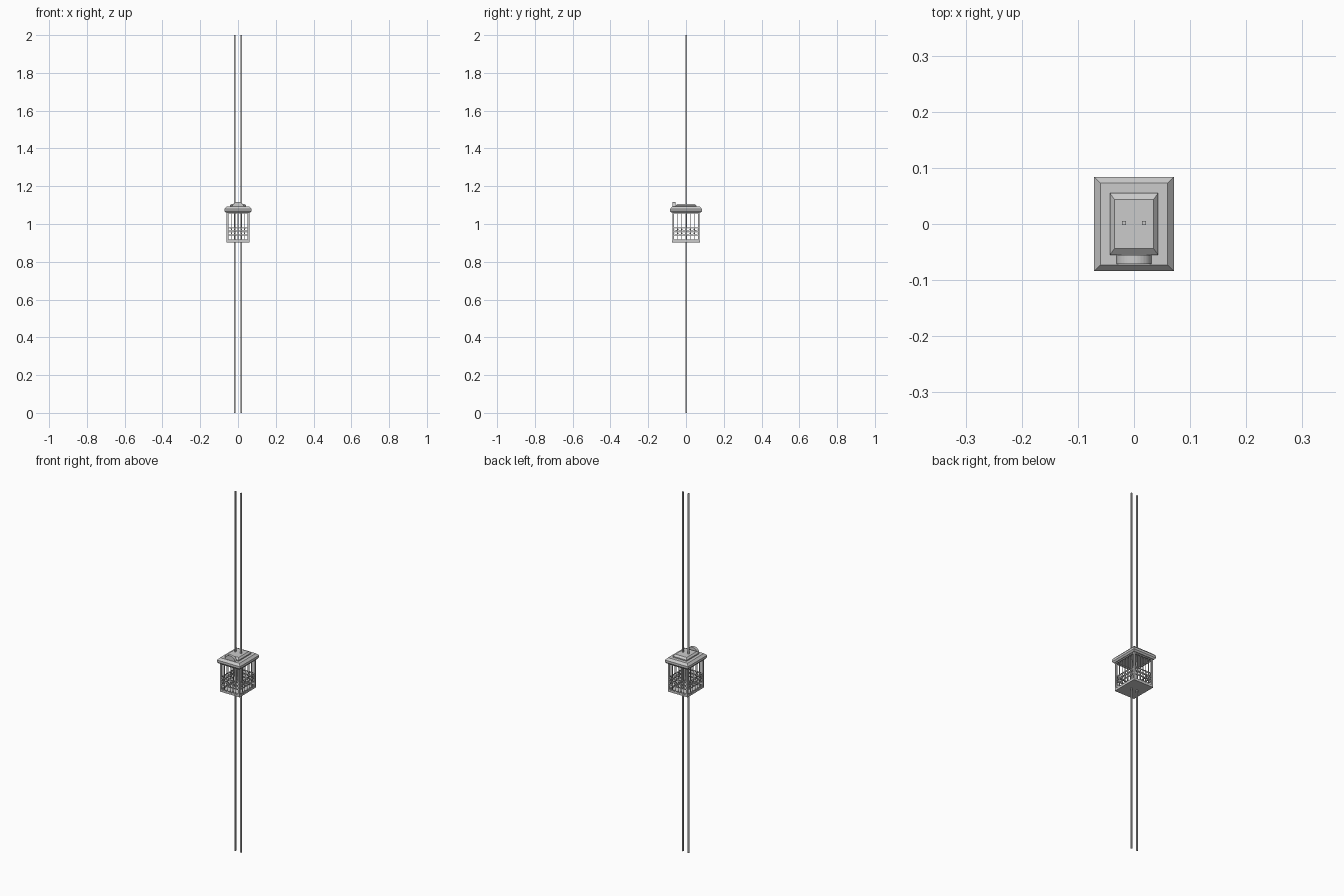
import bpy, bmesh, math
from mathutils import Matrix, Vector

if "Cube" in bpy.data.objects:
    bpy.data.objects.remove(bpy.data.objects["Cube"])


def finish(name, bm):
    bmesh.ops.recalc_face_normals(bm, faces=bm.faces)
    me = bpy.data.meshes.new(name)
    bm.to_mesh(me)
    bm.free()
    ob = bpy.data.objects.new(name, me)
    bpy.context.collection.objects.link(ob)
    return ob


def add_box(bm, x0, x1, y0, y1, z0, z1):
    m = Matrix.Translation(((x0 + x1) / 2, (y0 + y1) / 2, (z0 + z1) / 2))
    bmesh.ops.create_cube(bm, size=1, matrix=m @ Matrix.Diagonal((x1 - x0, y1 - y0, z1 - z0, 1)))


def box(name, *dims):
    bm = bmesh.new()
    add_box(bm, *dims)
    return finish(name, bm)


def stacked(name, levels):
    """Rectangular loft: levels are (half x, half y, z)."""
    bm = bmesh.new()
    rings = [[bm.verts.new((sx * a, sy * b, z)) for sx, sy in ((-1, -1), (1, -1), (1, 1), (-1, 1))]
             for a, b, z in levels]
    for lo, hi in zip(rings, rings[1:]):
        for i in range(4):
            j = (i + 1) % 4
            bm.faces.new((lo[i], lo[j], hi[j], hi[i]))
    bm.faces.new(rings[0])
    bm.faces.new(rings[-1])
    return finish(name, bm)


def add_ring(bm, cx, cz, r, w, d, n=12):
    """Flat ring standing in the xz plane."""
    loops = []
    for rad, y in ((r, -d), (r, d), (r - w, d), (r - w, -d)):
        loops.append([bm.verts.new((cx + rad * math.cos(2 * math.pi * i / n), y,
                                    cz + rad * math.sin(2 * math.pi * i / n))) for i in range(n)])
    for k in range(4):
        a, b = loops[k], loops[(k + 1) % 4]
        for i in range(n):
            j = (i + 1) % n
            bm.faces.new((a[i], a[j], b[j], b[i]))


def grille(name, half, offset, angle, bars=5):
    """Barred panel with two rows of rings between three rails."""
    bm = bmesh.new()
    t = 0.0014
    step = 2 * half / (bars + 1)
    for i in range(1, bars + 1):
        x = -half + i * step
        add_box(bm, x - t, x + t, -t, t, 0.91, 1.065)
    for z in (0.94, 0.961, 0.982):
        add_box(bm, -half, half, -t, t, z - t, z + t)
    for i in range(bars + 1):
        for z in (0.9505, 0.9715):
            add_ring(bm, -half + (i + 0.5) * step, z, 0.0085, 0.002, t)
    for z in (0.914, 1.058):
        add_box(bm, -half, half, -0.003, 0.003, z - 0.003, z + 0.003)
    m = Matrix.Rotation(angle, 4, 'Z') @ Matrix.Translation((0, -offset, 0))
    bmesh.ops.transform(bm, matrix=m, verts=bm.verts)
    return finish(name, bm)


# Hoist cables running the whole height
for side, x in (("left", -0.018), ("right", 0.018)):
    box(side + "_cable", x - 0.0035, x + 0.0035, -0.0015, 0.0055, 0, 2)

# Cabin floor and corner posts
box("floor", -0.061, 0.061, -0.073, 0.073, 0.903, 0.912)
for i, (sx, sy) in enumerate(((-1, -1), (1, -1), (1, 1), (-1, 1))):
    x, y = sx * 0.056, sy * 0.068
    box("corner_post_%d" % (i + 1), x - 0.0045, x + 0.0045, y - 0.0045, y + 0.0045, 0.91, 1.066)

# Grilles on all four sides
for name, half, off, turn in (("front_gate", 0.052, 0.069, 0), ("right_grille", 0.064, 0.057, 1),
                              ("back_gate", 0.052, 0.069, 2), ("left_grille", 0.064, 0.057, 3)):
    grille(name, half, off, turn * math.pi / 2)

# Roof: chamfered slab and raised cap
stacked("roof", [(0.064, 0.077, 1.06), (0.071, 0.084, 1.068), (0.071, 0.084, 1.08), (0.06, 0.073, 1.092)])
stacked("roof_cap", [(0.043, 0.055, 1.09), (0.043, 0.055, 1.098), (0.035, 0.044, 1.107)])

# Half-round floor indicator at the front of the roof
bm = bmesh.new()
n = 16
arc = [(0.031 * math.cos(math.pi * i / n), 1.09 + 0.027 * math.sin(math.pi * i / n)) for i in range(n + 1)]
face = bm.faces.new([bm.verts.new((x, -0.071, z)) for x, z in arc])
ext = bmesh.ops.extrude_face_region(bm, geom=[face])
bmesh.ops.translate(bm, vec=Vector((0, 0.016, 0)),
                    verts=[v for v in ext["geom"] if isinstance(v, bmesh.types.BMVert)])
finish("indicator_dial", bm)
